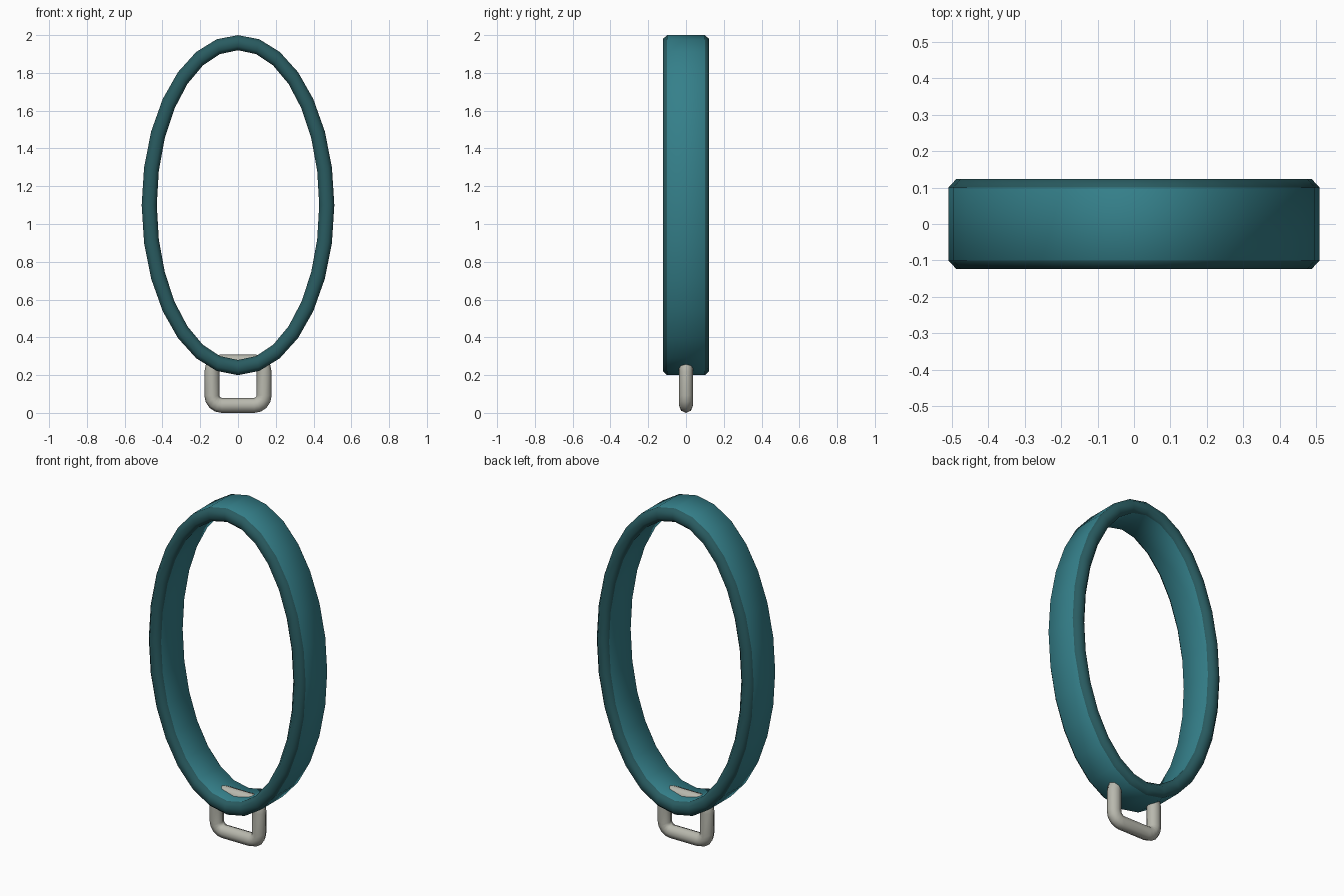
import bpy, bmesh
from math import cos, sin, pi, radians

if "Cube" in bpy.data.objects:
    bpy.data.objects.remove(bpy.data.objects["Cube"])


def material(name, rgb):
    m = bpy.data.materials.new(name)
    m.diffuse_color = (*rgb, 1)
    m.use_nodes = True
    m.node_tree.nodes["Principled BSDF"].inputs["Base Color"].default_value = m.diffuse_color
    return m


TEAL = material("teal", (0.035, 0.215, 0.255))
DARK = material("dark teal", (0.022, 0.105, 0.118))
GREY = material("warm grey", (0.48, 0.48, 0.42))


def sweep(name, loop, profile, mats, rule, angle):
    """Close a ring of section points; loop(d) gives the (x, z) path offset outward by d."""
    bm = bmesh.new()
    rows = [[bm.verts.new((x, y, z)) for x, z in loop(d)] for d, y in profile]
    n, k = len(rows[0]), len(rows)
    for j in range(k):
        a, b = rows[j], rows[(j + 1) % k]
        for i in range(n):
            f = bm.faces.new((a[i], a[(i + 1) % n], b[(i + 1) % n], b[i]))
            f.material_index = rule(j)
    bmesh.ops.recalc_face_normals(bm, faces=bm.faces[:])
    me = bpy.data.meshes.new(name)
    bm.to_mesh(me)
    bm.free()
    for m in mats:
        me.materials.append(m)
    ob = bpy.data.objects.new(name, me)
    bpy.context.collection.objects.link(ob)
    bpy.context.view_layer.objects.active = ob
    ob.select_set(True)
    bpy.ops.object.shade_smooth_by_angle(angle=radians(angle))
    ob.select_set(False)


# Oval band with darker bevelled rims on both edges
def oval(d, n=28):
    return [((0.47 + d) * cos(2 * pi * i / n), 1.1 + (0.86 + d) * sin(2 * pi * i / n))
            for i in range(n)]


band = [(0.04, -0.1), (0.04, 0.1), (0.019, 0.123), (-0.019, 0.123),
        (-0.04, 0.1), (-0.04, -0.1), (-0.019, -0.123), (0.019, -0.123)]
sweep("oval_band", oval, band, [TEAL, DARK], lambda j: 0 if j in (0, 4) else 1, 50)


# Rounded rectangular link through the bottom of the band
def rounded_rect(d, hx=0.138, z0=0.04, z1=0.27, r=0.052, steps=4):
    pts = []
    for q, (cx, cz) in enumerate([(hx - r, z1 - r), (r - hx, z1 - r),
                                  (r - hx, z0 + r), (hx - r, z0 + r)]):
        for s in range(steps + 1):
            t = pi / 2 * (q + s / steps)
            pts.append((cx + (r + d) * cos(t), cz + (r + d) * sin(t)))
    return pts


tube = [(0.04 * cos(pi * i / 4), 0.037 * sin(pi * i / 4)) for i in range(8)]
sweep("hanging_link", rounded_rect, tube, [GREY], lambda j: 0, 60)
